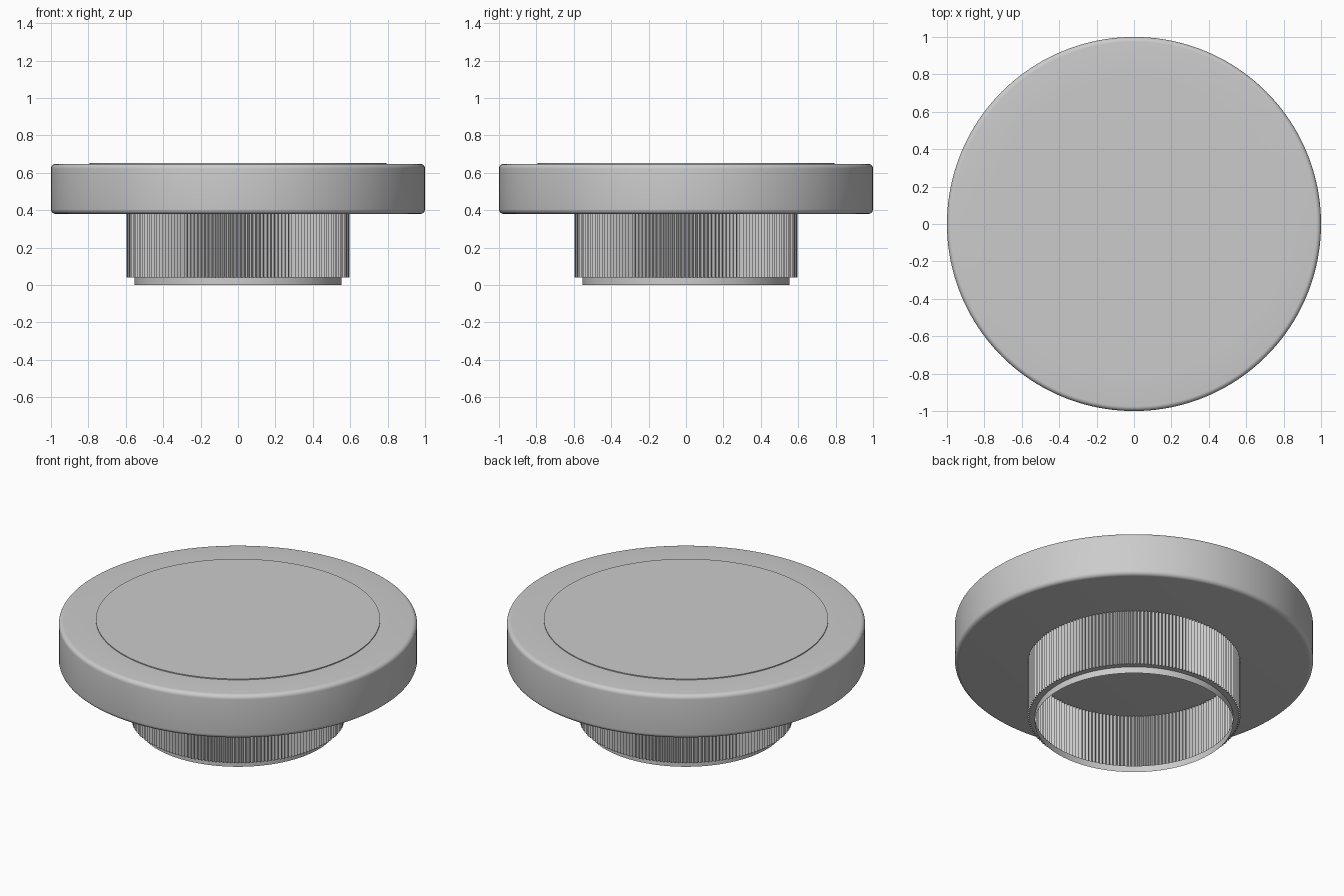
import bpy, bmesh, math

if "Cube" in bpy.data.objects:
    bpy.data.objects.remove(bpy.data.objects["Cube"])


def lathe(name, rings, sides, angle=30):
    """Skin a stack of rings; each ring is (radius function or number, z)."""
    bm = bmesh.new()
    loops = []
    for radius, z in rings:
        if radius == 0:
            loops.append([bm.verts.new((0, 0, z))] * sides)
            continue
        loop = []
        for i in range(sides):
            r = radius(i) if callable(radius) else radius
            a = 2 * math.pi * i / sides
            loop.append(bm.verts.new((r * math.cos(a), r * math.sin(a), z)))
        loops.append(loop)
    for low, high in zip(loops, loops[1:]):
        for i in range(sides):
            j = (i + 1) % sides
            corners = (low[i], low[j], high[j], high[i])
            bm.faces.new(list(dict.fromkeys(corners)))
    mesh = bpy.data.meshes.new(name)
    bm.to_mesh(mesh)
    bm.free()
    obj = bpy.data.objects.new(name, mesh)
    bpy.context.collection.objects.link(obj)
    bpy.ops.object.select_all(action='DESELECT')
    obj.select_set(True)
    bpy.context.view_layer.objects.active = obj
    bpy.ops.object.shade_smooth_by_angle(angle=math.radians(angle))
    return obj


def fillet(cx, cz, r, start, end, steps=6):
    """Quarter-round profile points from start to end angle in degrees."""
    pts = []
    for k in range(steps + 1):
        a = math.radians(start + (end - start) * k / steps)
        pts.append((cx + r * math.cos(a), cz + r * math.sin(a)))
    return pts


# Wide round cap with soft edges and a slightly raised centre disc
R = 0.025
cap = [(0, 0.38)]
cap += fillet(1 - R, 0.38 + R, R, -90, 0)
cap += fillet(1 - R, 0.647 - R, R, 0, 90)
cap += [(0.793, 0.647), (0.793, 0.653), (0, 0.653)]
lathe("cap", cap, 160)


# Knurled hollow stem: fine vertical ribs above a plain open collar
def ribs(i):
    return 0.595 if i % 2 else 0.58


stem = [(0.553, 0), (0.553, 0.04), (ribs, 0.04), (ribs, 0.38)]
lathe("knurled_stem", stem, 360)
